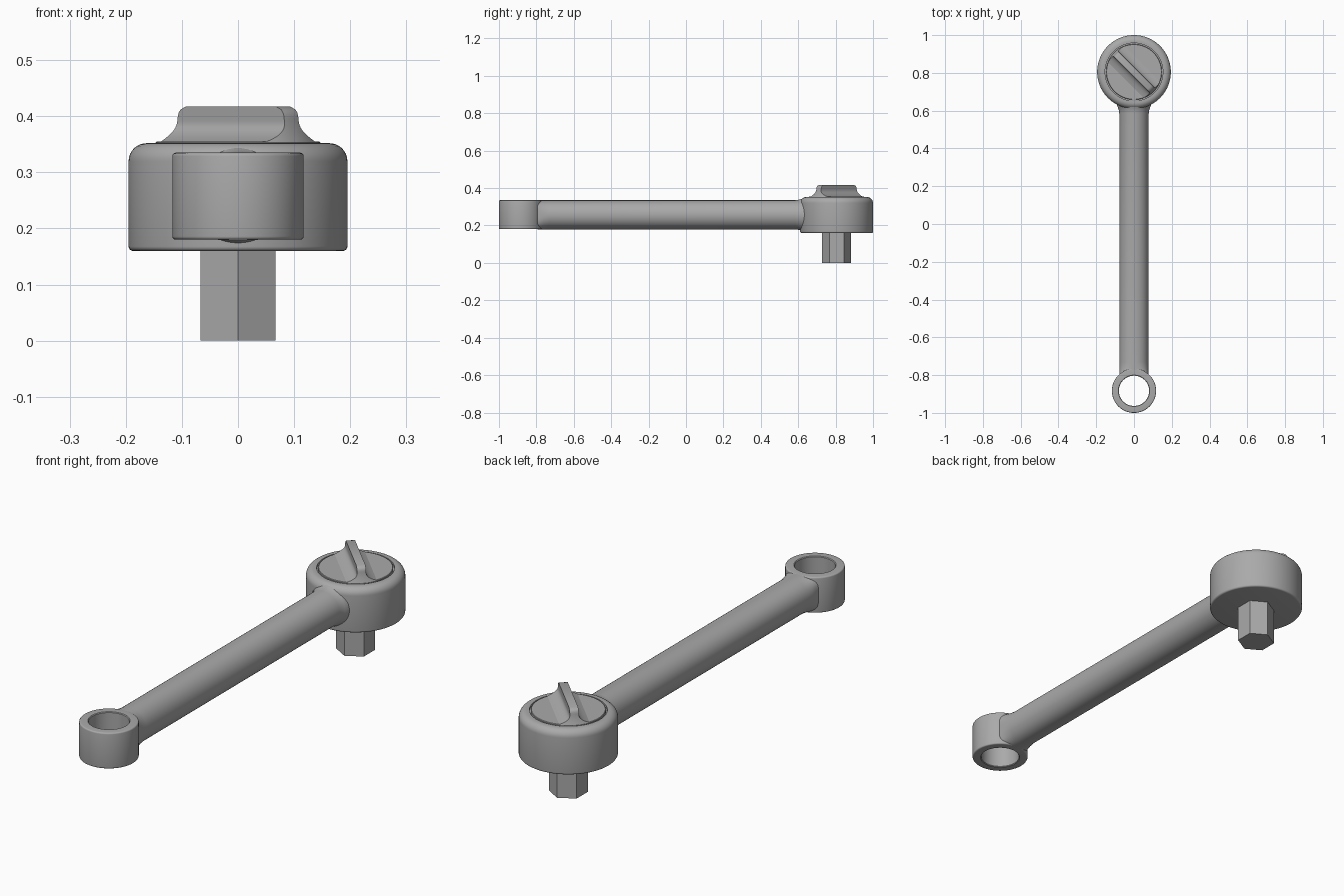
import bpy, math
from math import sin, cos, pi, asin, sqrt

cube = bpy.data.objects.get("Cube")
if cube:
    bpy.data.objects.remove(cube)

metal = bpy.data.materials.new("grey metal")
metal.use_nodes = True
GREY = (0.4, 0.4, 0.4, 1)
metal.diffuse_color = GREY
metal.node_tree.nodes["Principled BSDF"].inputs["Base Color"].default_value = GREY

HEAD_Y, EYE_Y, AXIS_Z = 0.805, -0.883, 0.257


def loft(name, rings, closed=False, smooth=35):
    """Skin equal-sized rings of points, capped unless the loft closes on itself."""
    n, m = len(rings[0]), len(rings)
    verts = [p for ring in rings for p in ring]
    faces = []
    for i in range(m if closed else m - 1):
        a, b = i * n, (i + 1) % m * n
        faces += [(a + j, a + (j + 1) % n, b + (j + 1) % n, b + j) for j in range(n)]
    if not closed:
        faces += [tuple(reversed(range(n))), tuple(range((m - 1) * n, m * n))]
    mesh = bpy.data.meshes.new(name)
    mesh.from_pydata(verts, [], faces)
    mesh.materials.append(metal)
    obj = bpy.data.objects.new(name, mesh)
    bpy.context.collection.objects.link(obj)
    bpy.ops.object.select_all(action='DESELECT')
    obj.select_set(True)
    bpy.context.view_layer.objects.active = obj
    bpy.ops.object.mode_set(mode='EDIT')
    bpy.ops.mesh.select_all(action='SELECT')
    bpy.ops.mesh.normals_make_consistent(inside=False)
    bpy.ops.object.mode_set(mode='OBJECT')
    if smooth:
        bpy.ops.object.shade_smooth_by_angle(angle=math.radians(smooth))
    return obj


def circle(r, y, z, n=96):
    return [(r * sin(2 * pi * i / n), y + r * cos(2 * pi * i / n), z) for i in range(n)]


def arc(r, z, radius, start, end, steps=8):
    """Profile points (radius, height) along a rounded corner."""
    angles = [start + (end - start) * i / steps for i in range(steps + 1)]
    return [(r + radius * cos(a), z + radius * sin(a)) for a in angles]


# Head: drum with a rounded shoulder and a narrow groove around the dial
head = arc(0.187, 0.168, 0.008, -pi / 2, 0, 4) + arc(0.163, 0.32, 0.032, 0, pi / 2)
head += [(0.153, 0.352), (0.153, 0.342)]
loft("head", [circle(r, HEAD_Y, z) for r, z in head])

# Dial disc set into the head
dial = [(0.147, 0.335), (0.147, 0.353), (0.145, 0.355)]
loft("dial", [circle(r, HEAD_Y, z) for r, z in dial])


# Dial grip: a diagonal fin with flared sides and ends
def fin_ring(r, w, z, n=10):
    t = asin(w / r)
    angles = [-t + 2 * t * i / n for i in range(n + 1)]
    ends = [(r * cos(a), r * sin(a)) for a in angles]
    ends += [(-u, -v) for u, v in ends]
    return [((u + v) * sqrt(0.5), HEAD_Y + (v - u) * sqrt(0.5), z) for u, v in ends]


grip = []
for i in range(13):
    h = i / 12
    w = 0.018 + 0.045 * max(0, 1 - h / 0.6) ** 2.4
    r = 0.134 + 0.013 * (1 - h) ** 2
    if h > 0.7:
        r -= 0.018 * (1 - sqrt(max(0, 1 - ((h - 0.7) / 0.3) ** 2)))
    grip.append(fin_ring(r, w, 0.354 + 0.063 * h))
loft("dial_grip", grip)


# Shaft: round bar, squared off where it meets the eye and flared into the head
def shaft_ring(y, r, power, n=64):
    ring = []
    for i in range(n):
        c, s = cos(2 * pi * i / n), sin(2 * pi * i / n)
        k = r / (abs(c) ** power + abs(s) ** power) ** (1 / power)
        ring.append((k * c, y, AXIS_Z + k * s))
    return ring


stations = [(-0.795, 0.078, 4), (-0.78, 0.078, 3), (-0.76, 0.078, 2.4), (-0.73, 0.078, 2),
            (0.585, 0.078, 2), (0.6, 0.08, 2), (0.615, 0.084, 2), (0.63, 0.091, 2), (0.68, 0.091, 2)]
loft("shaft", [shaft_ring(*s) for s in stations])

# Eye: ring at the far end of the shaft
eye = [(0.08, 0.183), (0.083, 0.18)] + arc(0.111, 0.186, 0.006, -pi / 2, 0, 4)
eye += arc(0.111, 0.329, 0.006, 0, pi / 2, 4) + [(0.083, 0.335), (0.08, 0.332)]
loft("eye", [circle(r, EYE_Y, z) for r, z in eye], closed=True)

# Hexagonal drive under the head
loft("hex_drive", [circle(0.077, HEAD_Y, z, 6) for z in (0, 0.17)], smooth=0)
